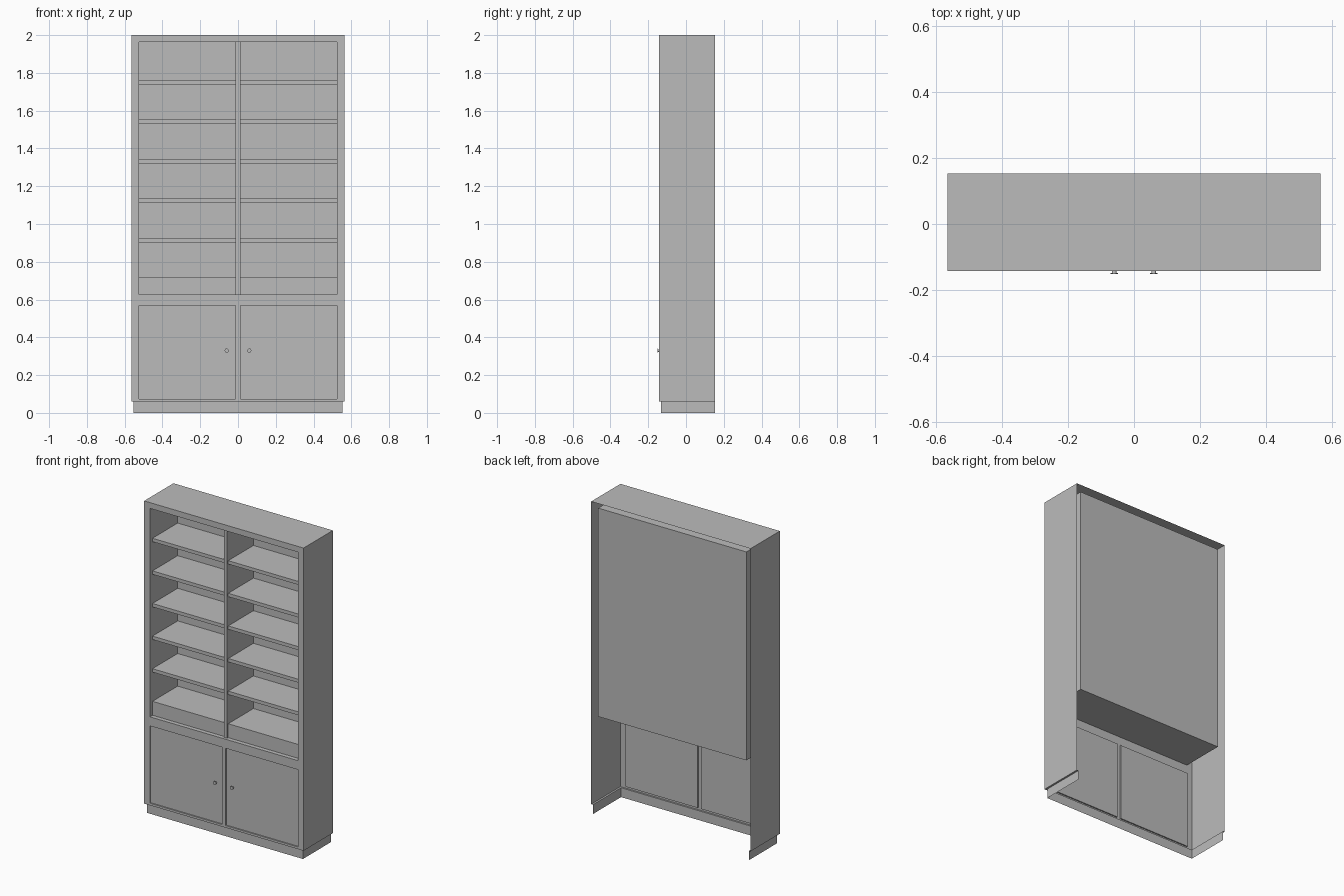
import bpy, bmesh
from mathutils import Matrix, Vector

cube = bpy.data.objects.get("Cube")
if cube:
    bpy.data.objects.remove(cube, do_unlink=True)

grey = bpy.data.materials.new("painted grey")
grey.use_nodes = True
colour = (0.5, 0.5, 0.5, 1)
grey.diffuse_color = colour
grey.node_tree.nodes["Principled BSDF"].inputs["Base Color"].default_value = colour

# Main dimensions
W, FRONT, BACK, TOP = 0.565, -0.143, 0.153, 2.0
BASE = 0.06                       # top of the plinth
PLINTH_W, PLINTH_FRONT = 0.553, -0.132
IN_W, MID = 0.525, 0.012          # opening half width, half divider width
DOOR_Z = (0.074, 0.569)
CASE_Z = (0.627, 1.963)
CASE_BACK = 0.139
DOOR_Y = FRONT + 0.008
SHELF_FRONT, DIVIDER_FRONT = -0.116, -0.126
SHELF_T, SHELF_STEP, FIRST_SHELF = 0.022, 0.209, 0.694


def finish(name, bm):
    mesh = bpy.data.meshes.new(name)
    bm.to_mesh(mesh)
    bm.free()
    mesh.materials.append(grey)
    obj = bpy.data.objects.new(name, mesh)
    bpy.context.collection.objects.link(obj)


def box(name, x, y, z, missing=(), inward=False):
    """Box between ranges, leaving out the sides whose directions are listed."""
    bm = bmesh.new()
    size = Vector((x[1] - x[0], y[1] - y[0], z[1] - z[0]))
    mid = Vector((x[0] + x[1], y[0] + y[1], z[0] + z[1])) / 2
    bmesh.ops.create_cube(bm, size=1, matrix=Matrix.LocRotScale(mid, None, size))
    bm.normal_update()
    directions = {"front": (0, -1, 0), "back": (0, 1, 0),
                  "top": (0, 0, 1), "bottom": (0, 0, -1)}
    gone = [f for f in bm.faces
            if any(f.normal.dot(Vector(directions[m])) > 0.9 for m in missing)]
    bmesh.ops.delete(bm, geom=gone, context='FACES')
    if inward:
        bmesh.ops.reverse_faces(bm, faces=bm.faces[:])
    finish(name, bm)


def sheet(name, us, vs, holes, place):
    """Flat sheet of grid cells with some cells left open."""
    bm = bmesh.new()
    for i in range(len(us) - 1):
        for j in range(len(vs) - 1):
            if (i, j) not in holes:
                corners = ((i, j), (i + 1, j), (i + 1, j + 1), (i, j + 1))
                bm.faces.new([bm.verts.new(place(us[a], vs[b])) for a, b in corners])
    bmesh.ops.remove_doubles(bm, verts=bm.verts[:], dist=0.0001)
    finish(name, bm)


# Outer shell, open at the back and below
box("cabinet_shell", (-W, W), (FRONT, BACK), (BASE, TOP), ("front", "back", "bottom"))

# Face frame with two door openings and one wide shelf opening
sheet("face_frame", [-W, -IN_W, -MID, MID, IN_W, W],
      [BASE, *DOOR_Z, *CASE_Z, TOP],
      {(1, 1), (3, 1), (1, 3), (2, 3), (3, 3)}, lambda u, v: (u, FRONT, v))

# Plinth and the narrow ledge above it
box("plinth", (-PLINTH_W, PLINTH_W), (PLINTH_FRONT, BACK), (0, BASE), ("top", "bottom", "back"))
sheet("plinth_ledge", [W, PLINTH_W, -PLINTH_W, -W], [FRONT, PLINTH_FRONT, BACK],
      {(1, 1)}, lambda u, v: (u, v, BASE))

# Inner case and centre divider
box("shelf_case", (-IN_W, IN_W), (FRONT, CASE_BACK), CASE_Z, ("front",), True)
box("centre_divider", (-MID, MID), (DIVIDER_FRONT, CASE_BACK), CASE_Z, ("back", "top", "bottom"))

for side, label in ((-1, "right"), (1, "left")):
    span = sorted((side * MID, side * IN_W))

    # Shelves and the filler below the lowest one
    for n in range(6):
        z = FIRST_SHELF + n * SHELF_STEP
        box(f"{label}_shelf_{n + 1}", span, (SHELF_FRONT, CASE_BACK), (z, z + SHELF_T), ("back",))
    box(f"{label}_shelf_filler", span, (SHELF_FRONT, SHELF_FRONT + 0.02),
        (CASE_Z[0], FIRST_SHELF), ("top", "bottom"))

    # Recessed door
    box(f"{label}_door", span, (FRONT, DOOR_Y), DOOR_Z, ("front",), True)

    # Knob: flared stem with a short rim
    bm = bmesh.new()
    for r1, r2, y1, y2 in ((0.005, 0.007, DOOR_Y, -0.148), (0.011, 0.011, -0.148, -0.152)):
        turn = Matrix.Translation((side * 0.06, (y1 + y2) / 2, 0.33)) @ Matrix.Rotation(1.570796, 4, 'X')
        bmesh.ops.create_cone(bm, cap_ends=True, segments=12, radius1=r1, radius2=r2,
                              depth=y1 - y2, matrix=turn)
    finish(f"{label}_knob", bm)
